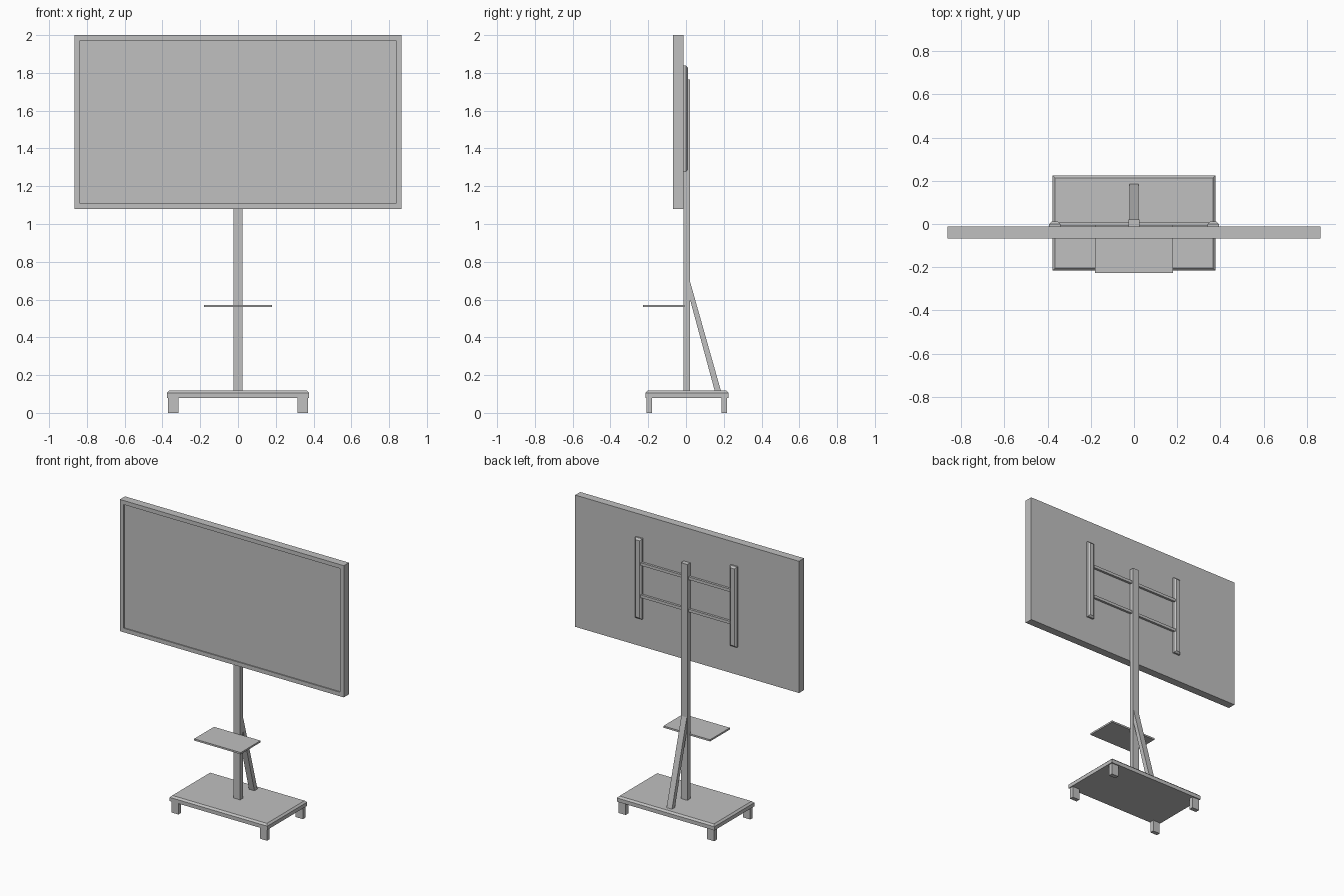
import bpy
import bmesh

cube = bpy.data.objects.get("Cube")
if cube:
    bpy.data.objects.remove(cube, do_unlink=True)

# One plain grey for the whole stand
grey = bpy.data.materials.new("plain_grey")
grey.use_nodes = True
colour = (0.53, 0.53, 0.53, 1)
grey.diffuse_color = colour
grey.node_tree.nodes["Principled BSDF"].inputs["Base Color"].default_value = colour


def finish(name, bm):
    bmesh.ops.recalc_face_normals(bm, faces=bm.faces)
    mesh = bpy.data.meshes.new(name)
    bm.to_mesh(mesh)
    bm.free()
    mesh.materials.append(grey)
    obj = bpy.data.objects.new(name, mesh)
    bpy.context.collection.objects.link(obj)
    return obj


def box_bmesh(x, y, z):
    bm = bmesh.new()
    bmesh.ops.create_cube(bm, size=1)
    for v in bm.verts:
        v.co = [lo + (c + 0.5) * (hi - lo) for c, (lo, hi) in zip(v.co, (x, y, z))]
    return bm


def box(name, x, y, z):
    return finish(name, box_bmesh(x, y, z))


def chamfered_box(name, x, y, z, direction, width):
    """Box with the rim of the face looking along direction bevelled."""
    bm = box_bmesh(x, y, z)
    bm.normal_update()
    face = max(bm.faces, key=lambda f: sum(a * b for a, b in zip(f.normal, direction)))
    bmesh.ops.bevel(bm, geom=list(face.edges), offset=width, segments=1,
                    affect='EDGES')
    return finish(name, bm)


# Display panel with a recessed screen
bm = box_bmesh((-0.865, 0.865), (-0.068, -0.012), (1.08, 2.0))
bm.normal_update()
front = min(bm.faces, key=lambda f: f.normal.y)
bmesh.ops.inset_region(bm, faces=[front], thickness=0.04)
recess = bmesh.ops.extrude_face_region(bm, geom=[front])
bmesh.ops.translate(bm, vec=(0, 0.008, 0),
                    verts=[g for g in recess["geom"] if isinstance(g, bmesh.types.BMVert)])
bmesh.ops.delete(bm, geom=[front], context='FACES')
finish("display_panel", bm)

# Post and shelf
box("post", (-0.025, 0.025), (-0.012, 0.021), (0.11, 1.765))
box("shelf", (-0.18, 0.18), (-0.227, -0.008), (0.56, 0.572))

# Wall bracket: two uprights joined by two thin rails
for side, sx in (("left", 1), ("right", -1)):
    chamfered_box(side + "_bracket", sorted((sx * 0.34, sx * 0.393)), (-0.012, 0.011),
                  (1.275, 1.838), (0, 1, 0), 0.012)
for level, z in (("upper", 1.665), ("lower", 1.44)):
    box(level + "_rail", (-0.345, 0.345), (-0.007, 0.009), (z - 0.01, z + 0.01))

# Slanted rear brace from a side profile
bm = bmesh.new()
profile = [(0.02, 0.7), (0.02, 0.605), (0.153, 0.113), (0.186, 0.113)]
face = bm.faces.new([bm.verts.new((-0.021, y, z)) for y, z in profile])
side = bmesh.ops.extrude_face_region(bm, geom=[face])
bmesh.ops.translate(bm, vec=(0.042, 0, 0),
                    verts=[g for g in side["geom"] if isinstance(g, bmesh.types.BMVert)])
finish("rear_brace", bm)

# Base and its four feet
chamfered_box("base", (-0.377, 0.377), (-0.215, 0.225), (0.08, 0.118), (0, 0, 1), 0.012)
for side, sx in (("left", 1), ("right", -1)):
    for end, y in (("front", (-0.208, -0.18)), ("back", (0.187, 0.217))):
        box(f"{end}_{side}_foot", sorted((sx * 0.315, sx * 0.37)), y, (0, 0.082))
